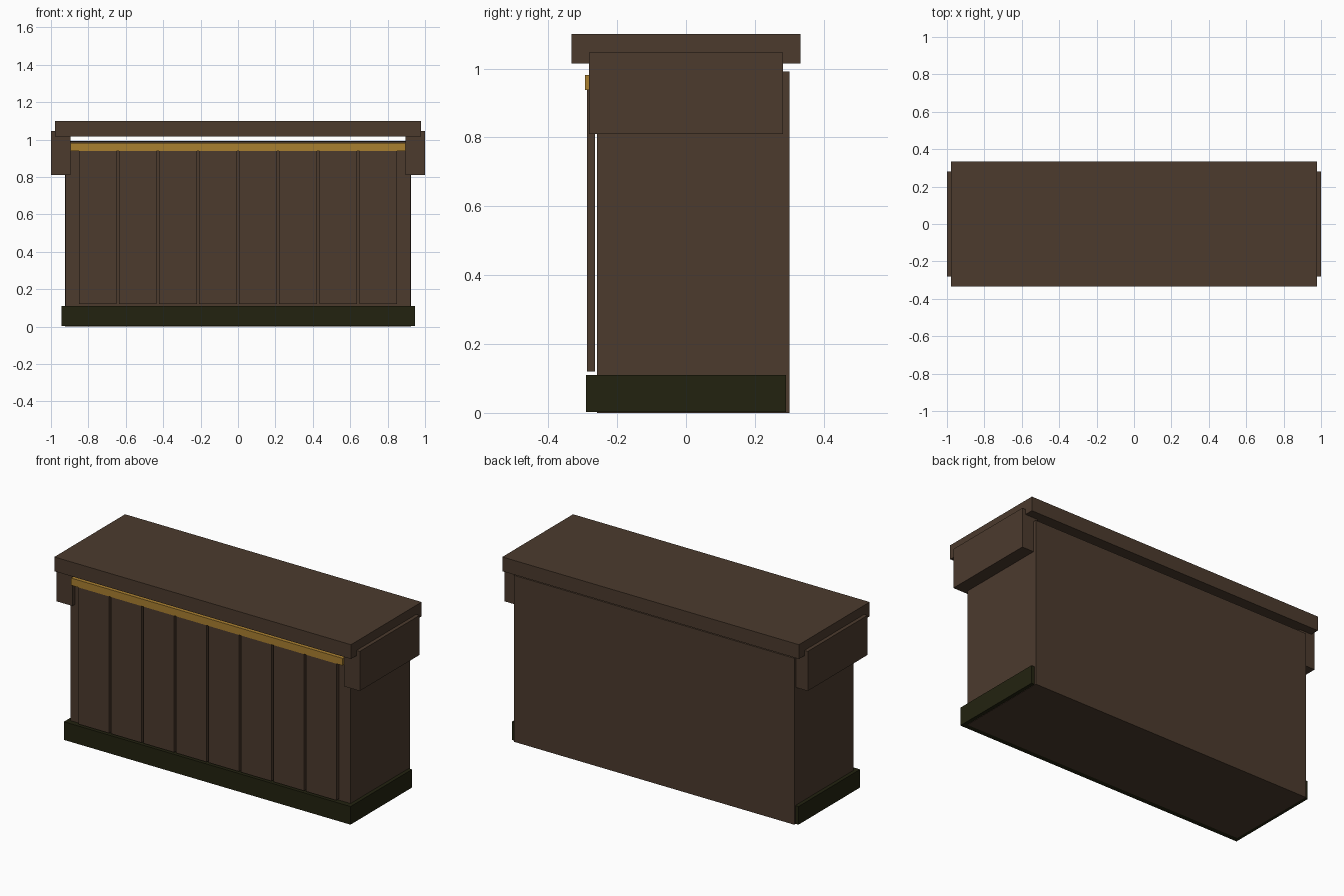
import bpy

if "Cube" in bpy.data.objects:
    bpy.data.objects.remove(bpy.data.objects["Cube"])


def material(name, rgb):
    m = bpy.data.materials.new(name)
    m.diffuse_color = (*rgb, 1.0)
    m.use_nodes = True
    m.node_tree.nodes["Principled BSDF"].inputs["Base Color"].default_value = m.diffuse_color
    return m


wood = material("dark_wood", (0.072, 0.043, 0.0265))
gold = material("gold_trim", (0.40, 0.215, 0.030))
plinth = material("dark_green_plinth", (0.0165, 0.0165, 0.005))


def box(name, x, y, z, mat):
    """Axis-aligned box from (min, max) ranges."""
    lo, hi = zip(x, y, z)
    verts = [(a, b, c) for a in (lo[0], hi[0]) for b in (lo[1], hi[1]) for c in (lo[2], hi[2])]
    faces = [(0, 1, 3, 2), (4, 6, 7, 5), (0, 4, 5, 1), (2, 3, 7, 6), (0, 2, 6, 4), (1, 5, 7, 3)]
    me = bpy.data.meshes.new(name)
    me.from_pydata(verts, [], faces)
    me.materials.append(mat)
    ob = bpy.data.objects.new(name, me)
    bpy.context.collection.objects.link(ob)
    return ob


# Main cabinet, back panel and plinth
box("cabinet_body", (-0.923, 0.923), (-0.258, 0.288), (0.0, 0.99), wood)
box("back_panel", (-0.924, 0.924), (0.282, 0.30), (0.0, 0.992), wood)
box("plinth", (-0.945, 0.945), (-0.29, 0.29), (0.002, 0.11), plinth)

# Countertop, floating just above the body and carried by the end blocks
box("countertop", (-0.978, 0.978), (-0.333, 0.333), (1.015, 1.10), wood)
for side, s in (("left", -1), ("right", 1)):
    box(f"end_block_{side}", sorted((s * 0.895, s * 1.0)), (-0.281, 0.281), (0.81, 1.046), wood)

# Front planks with narrow gaps
PITCH, WIDTH = 0.214, 0.201
for i in range(8):
    cx = (i - 3.5) * PITCH
    box(f"front_plank_{i + 1}", (cx - WIDTH / 2, cx + WIDTH / 2), (-0.287, -0.264), (0.12, 0.96), wood)

# Gold strip along the top of the planks
box("gold_strip", (-0.895, 0.895), (-0.293, -0.262), (0.938, 0.981), gold)
